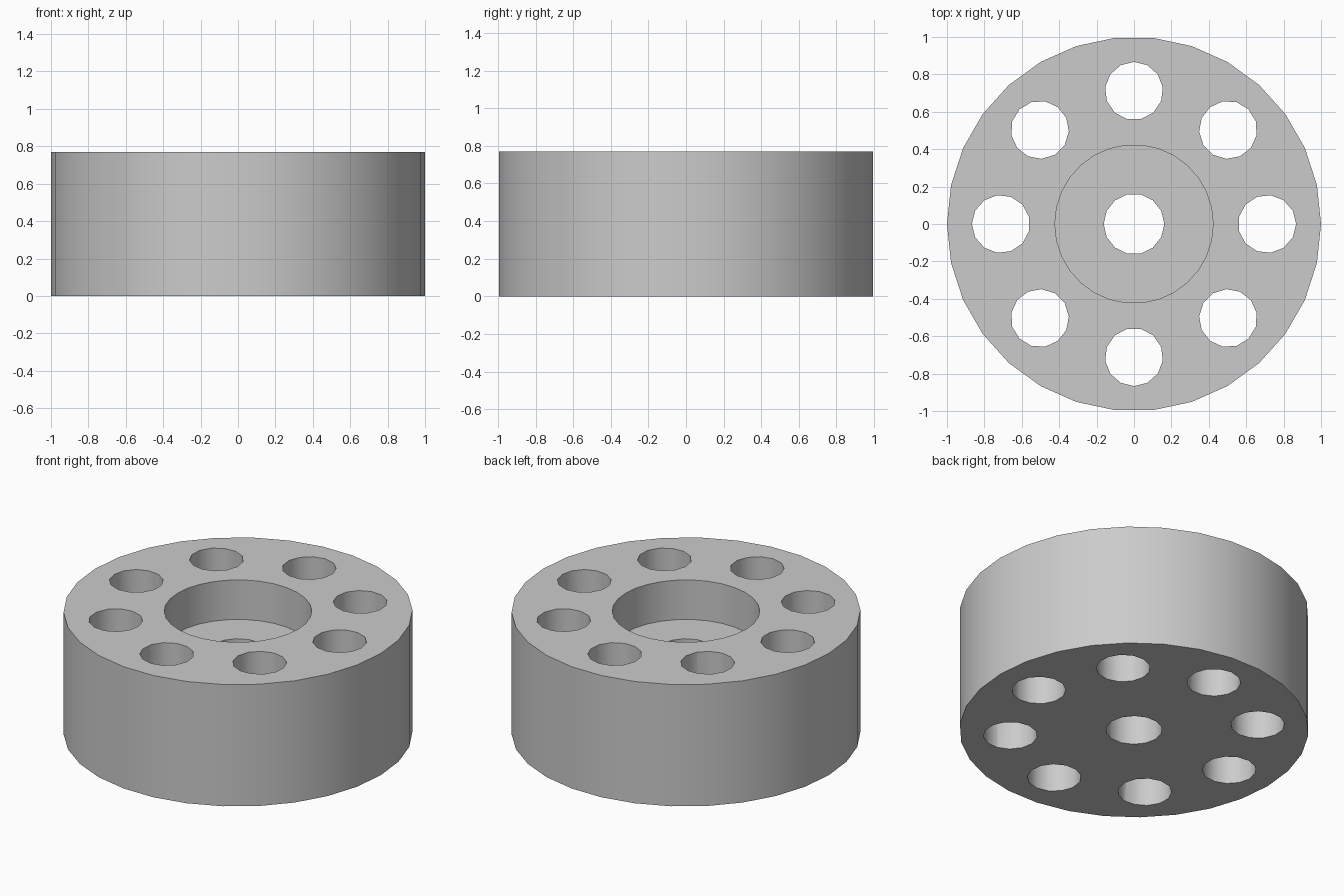
import bpy
import math

cube = bpy.data.objects.get("Cube")
if cube:
    bpy.data.objects.remove(cube, do_unlink=True)

HEIGHT = 0.77
POCKET_DEPTH = 0.25
HOLE_RING = 0.7115
HOLE_COUNT = 8

grey = bpy.data.materials.new("plain grey")
grey.use_nodes = True
colour = (0.6, 0.6, 0.6, 1)
grey.diffuse_color = colour
for node in grey.node_tree.nodes:
    if node.type == 'BSDF_PRINCIPLED':
        node.inputs["Base Color"].default_value = colour


def cylinder(name, radius, sides, bottom, top, x=0, y=0, turn=0):
    """Upright cylinder with its first corner pointing along angle turn."""
    bpy.ops.mesh.primitive_cylinder_add(
        vertices=sides, radius=radius, depth=top - bottom,
        location=(x, y, (top + bottom) / 2),
        # the primitive starts its first corner on +y
        rotation=(0, 0, turn - math.pi / 2))
    obj = bpy.context.object
    obj.name = name
    obj.data.materials.append(grey)
    return obj


# Solid wheel body
body = cylinder("wheel_body", 1, 30, 0, HEIGHT)

# Bearing pocket and axle bore
cutters = [
    cylinder("pocket_cutter", 0.423, 30, HEIGHT - POCKET_DEPTH, HEIGHT + 0.1),
    cylinder("bore_cutter", 0.162, 14, -0.1, HEIGHT),
]

# Ring of through holes
for i in range(HOLE_COUNT):
    a = math.tau * i / HOLE_COUNT
    cutters.append(cylinder("hole_cutter", 0.155, 13, -0.1, HEIGHT + 0.1,
                            HOLE_RING * math.cos(a), HOLE_RING * math.sin(a), a))

# Cut everything out of the body
bpy.ops.object.select_all(action='DESELECT')
body.select_set(True)
bpy.context.view_layer.objects.active = body
for cutter in cutters:
    cutter.hide_render = True
    mod = body.modifiers.new("cut", 'BOOLEAN')
    mod.operation = 'DIFFERENCE'
    mod.solver = 'EXACT'
    mod.object = cutter
    bpy.ops.object.modifier_apply(modifier=mod.name)
    bpy.data.objects.remove(cutter, do_unlink=True)

# Smooth round walls, sharp rims
bpy.ops.object.shade_smooth_by_angle(angle=math.radians(40))
